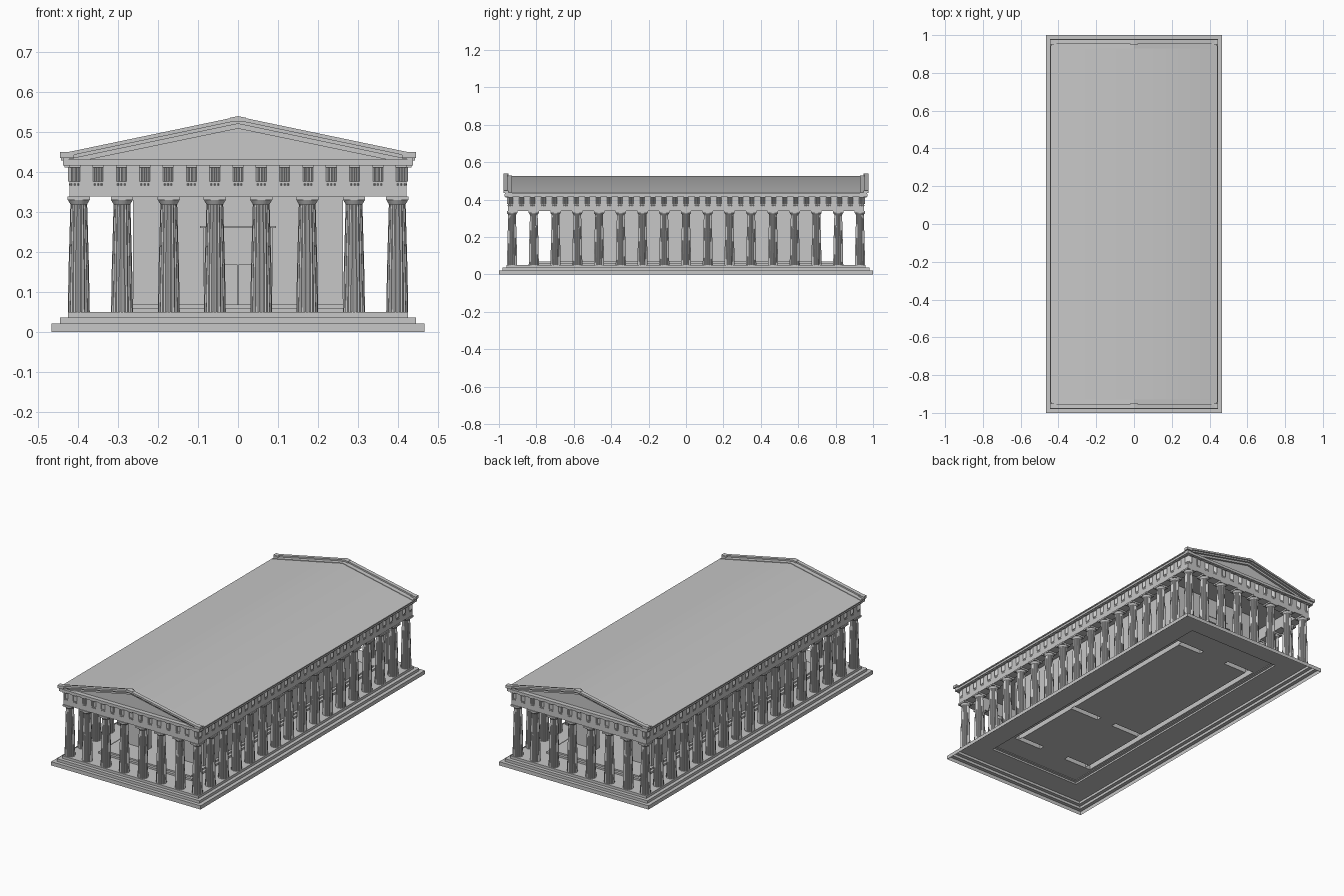
import bpy, bmesh, math
from mathutils import Matrix

cube = bpy.data.objects.get("Cube")
if cube:
    bpy.data.objects.remove(cube, do_unlink=True)

stone = bpy.data.materials.new("grey_stone")
stone.use_nodes = True
GREY = (0.57, 0.57, 0.57, 1)
stone.diffuse_color = GREY
stone.node_tree.nodes["Principled BSDF"].inputs["Base Color"].default_value = GREY


def finish(name, bm):
    bmesh.ops.recalc_face_normals(bm, faces=bm.faces)
    mesh = bpy.data.meshes.new(name)
    bm.to_mesh(mesh)
    bm.free()
    mesh.materials.append(stone)
    obj = bpy.data.objects.new(name, mesh)
    bpy.context.collection.objects.link(obj)
    return obj


def add_box(bm, x0, x1, y0, y1, z0, z1):
    size = Matrix.Diagonal((x1 - x0, y1 - y0, z1 - z0, 1))
    centre = Matrix.Translation(((x0 + x1) / 2, (y0 + y1) / 2, (z0 + z1) / 2))
    bmesh.ops.create_cube(bm, size=1, matrix=centre @ size)


def boxes(name, items, open_bottom=False):
    bm = bmesh.new()
    for item in items:
        add_box(bm, *item)
    if open_bottom:
        bmesh.ops.recalc_face_normals(bm, faces=bm.faces)
        bmesh.ops.delete(bm, geom=[f for f in bm.faces if f.normal.z < -0.9], context="FACES_ONLY")
    return finish(name, bm)


def slab(name, hx, hy, z0, z1):
    return boxes(name, [(-hx, hx, -hy, hy, z0, z1)])


def bridge(bm, a, b):
    for i in range(len(a)):
        j = (i + 1) % len(a)
        bm.faces.new((a[i], a[j], b[j], b[i]))


def rect_sweep(name, section, closed=True):
    """Sweep a section of (half x, half y, z) points round a rectangle."""
    bm = bmesh.new()
    loops = [[bm.verts.new((sx * x, sy * y, z)) for sx, sy in ((-1, -1), (1, -1), (1, 1), (-1, 1))]
             for x, y, z in section]
    for a, b in zip(loops, loops[1:] + loops[:1] if closed else loops[1:]):
        bridge(bm, a, b)
    return finish(name, bm)


def ring(name, hx, hy, t, z0, z1):
    return rect_sweep(name, [(hx, hy, z0), (hx, hy, z1), (hx - t, hy - t, z1), (hx - t, hy - t, z0)])


def extrude_y(name, profile, y0, y1):
    """Extrude an x-z outline along y."""
    bm = bmesh.new()
    a, b = ([bm.verts.new((x, y, z)) for x, z in profile] for y in (y0, y1))
    bm.faces.new(a)
    bm.faces.new(b)
    bridge(bm, a, b)
    return finish(name, bm)


# Stepped base, an open shell underneath
section = []
z = 0
for hx, hy, top in ((0.466, 1.0, 0.021), (0.445, 0.98, 0.036), (0.425, 0.96, 0.05),
                    (0.29, 0.83, 0.06), (0.275, 0.815, 0.068)):
    section += [(hx, hy, z), (hx, hy, top)]
    z = top
rect_sweep("stepped_base", section, closed=False)

# Inner hall: side walls, end walls with doorways, cross wall
HX, HY, T, DOOR = 0.262, 0.68, 0.03, 0.085
plan = []
for s in (-1, 1):
    plan.append((*sorted((s * HX, s * (HX - T))), -HY, HY))
    for y in (T / 2 - HY, -0.23, HY - T / 2):
        inner, outer = (DOOR if abs(y) > 0.5 else 0.05), HX - T
        plan.append((*sorted((s * inner, s * outer)), y - T / 2, y + T / 2))
boxes("hall_walls", [(*p, 0.068, 0.408) for p in plan], open_bottom=True)
for name, s in (("front", -1), ("back", 1)):
    y0, y1 = sorted((s * HY, s * (HY - T)))
    boxes(name + "_door_lintel", [(-DOOR, DOOR, y0, y1, 0.265, 0.408),
                                  (-0.095, 0.095, y0 - 0.006, y1 + 0.006, 0.26, 0.265),
                                  (-0.08, 0.08, y0 - 0.003, y1 + 0.003, 0.296, 0.30)])
boxes("inner_doors", [(-0.05, -0.001, -0.235, -0.225, 0.068, 0.168),
                      (0.001, 0.05, -0.235, -0.225, 0.068, 0.168),
                      (-0.05, 0.05, -0.23, -0.22, 0.068, 0.408)])

# Hall floor, open below the hollow walls
floor = slab("hall_floor", 0.275, 0.815, 0.064, 0.0682)
cutter = boxes("slot_cutter", [(*p, 0.05, 0.09) for p in plan])
cutter.hide_render = True
mod = floor.modifiers.new("slots", "BOOLEAN")
mod.operation, mod.solver, mod.object = "DIFFERENCE", "EXACT", cutter
mod.use_self = True
bpy.context.view_layer.objects.active = floor
bpy.ops.object.modifier_apply(modifier=mod.name)
bpy.data.objects.remove(cutter, do_unlink=True)


# Fluted column with flared capital and square abacus
def column_mesh():
    bm = bmesh.new()
    n = 36
    rows = []
    for r, z, flute in ((0.0275, 0.05, 0.91), (0.0255, 0.16, 0.91), (0.021, 0.318, 0.91),
                        (0.0215, 0.32, 1), (0.027, 0.329, 1)):
        rows.append([bm.verts.new((r * (flute if i % 2 else 1) * math.cos(2 * math.pi * i / n),
                                   r * (flute if i % 2 else 1) * math.sin(2 * math.pi * i / n), z))
                     for i in range(n)])
    for a, b in zip(rows, rows[1:]):
        bridge(bm, a, b)
    add_box(bm, -0.028, 0.028, -0.028, 0.028, 0.329, 0.338)
    return finish("column", bm)


CX, CY = 0.398, 0.93
front_x = [s * x for x in (0.058, 0.173, 0.29, CX) for s in (-1, 1)]
spots = [(x, s * CY) for x in front_x for s in (-1, 1)]
spots += [(s * CX, i * CY / 8) for i in range(-7, 8) for s in (-1, 1)]
first = column_mesh()
first.location = (*spots[0], 0)
for x, y in spots[1:]:
    copy = bpy.data.objects.new("column", first.data)
    copy.location = (x, y, 0)
    bpy.context.collection.objects.link(copy)

# Beam, cornice and ceiling
EX, EY = 0.421, 0.953
ring("architrave_and_frieze", EX, EY, 0.05, 0.338, 0.416)
slab("ceiling", 0.40, 0.93, 0.405, 0.418)
ring("cornice", 0.438, 0.97, 0.08, 0.416, 0.431)

# Frieze blocks: three angled bars with pegs below and a soffit block above
bm = bmesh.new()


def frieze_block(along_x, side, c):
    edge = side * (EY if along_x else EX)

    def point(u, z):
        return Matrix.Translation((u, edge, z) if along_x else (edge, u, z))

    for k in (-1, 0, 1):
        for radius, z0, z1 in ((0.0042, 0.376, 0.411), (0.002, 0.366, 0.371)):
            bmesh.ops.create_cone(bm, cap_ends=True, segments=4, radius1=radius, radius2=radius,
                                  depth=z1 - z0, matrix=point(c + k * 0.0085, (z0 + z1) / 2))
    size = (0.028, 0.026, 0.006, 1) if along_x else (0.026, 0.028, 0.006, 1)
    bmesh.ops.create_cube(bm, size=1, matrix=point(c, 0.414) @ Matrix.Diagonal(size))


for side in (-1, 1):
    for i in range(-7, 8):
        frieze_block(True, side, i * 0.408 / 7)
    for i in range(-16, 17):
        frieze_block(False, side, i * 0.938 / 16)
finish("frieze_blocks", bm)

# Gabled roof, softly shaded over the ridge
roof = extrude_y("roof", [(-0.443, 0.428), (0.443, 0.428), (0.443, 0.434), (0, 0.527), (-0.443, 0.434)],
                 -0.945, 0.945)
for face in roof.data.polygons:
    face.use_smooth = face.normal.z > 0.5
for edge in roof.data.edges:
    ends = [roof.data.vertices[v].co for v in edge.vertices]
    edge.use_edge_sharp = min(e.z for e in ends) < 0.5


def chevron(name, half, eave, peak, thick, y0, y1):
    return extrude_y(name, [(-half, eave), (0, peak), (half, eave),
                            (half, eave - thick), (0, peak - thick), (-half, eave - thick)], y0, y1)


# Pediment mouldings and corner and peak ornaments at both ends
for name, s in (("front", -1), ("back", 1)):
    chevron(name + "_raking_cornice", 0.438, 0.438, 0.53, 0.010, s * 0.93, s * 0.968)
    chevron(name + "_gable_rim", 0.445, 0.445, 0.538, 0.010, s * 0.955, s * 0.976)
    extrude_y(name + "_gable_inner_border",
              [(-0.43, 0.431), (0, 0.522), (0.43, 0.431), (0.37, 0.431), (0, 0.508), (-0.37, 0.431)],
              s * 0.94, s * 0.957)
    ya, yb = sorted((s * 0.95, s * 0.976))
    boxes(name + "_corner_blocks", [(-0.445, -0.41, ya, yb, 0.434, 0.449),
                                    (0.41, 0.445, ya, yb, 0.434, 0.449)])
    extrude_y(name + "_peak_block", [(-0.02, 0.525), (0.02, 0.525), (0.02, 0.535), (0, 0.539), (-0.02, 0.535)],
              s * 0.95, s * 0.976)
